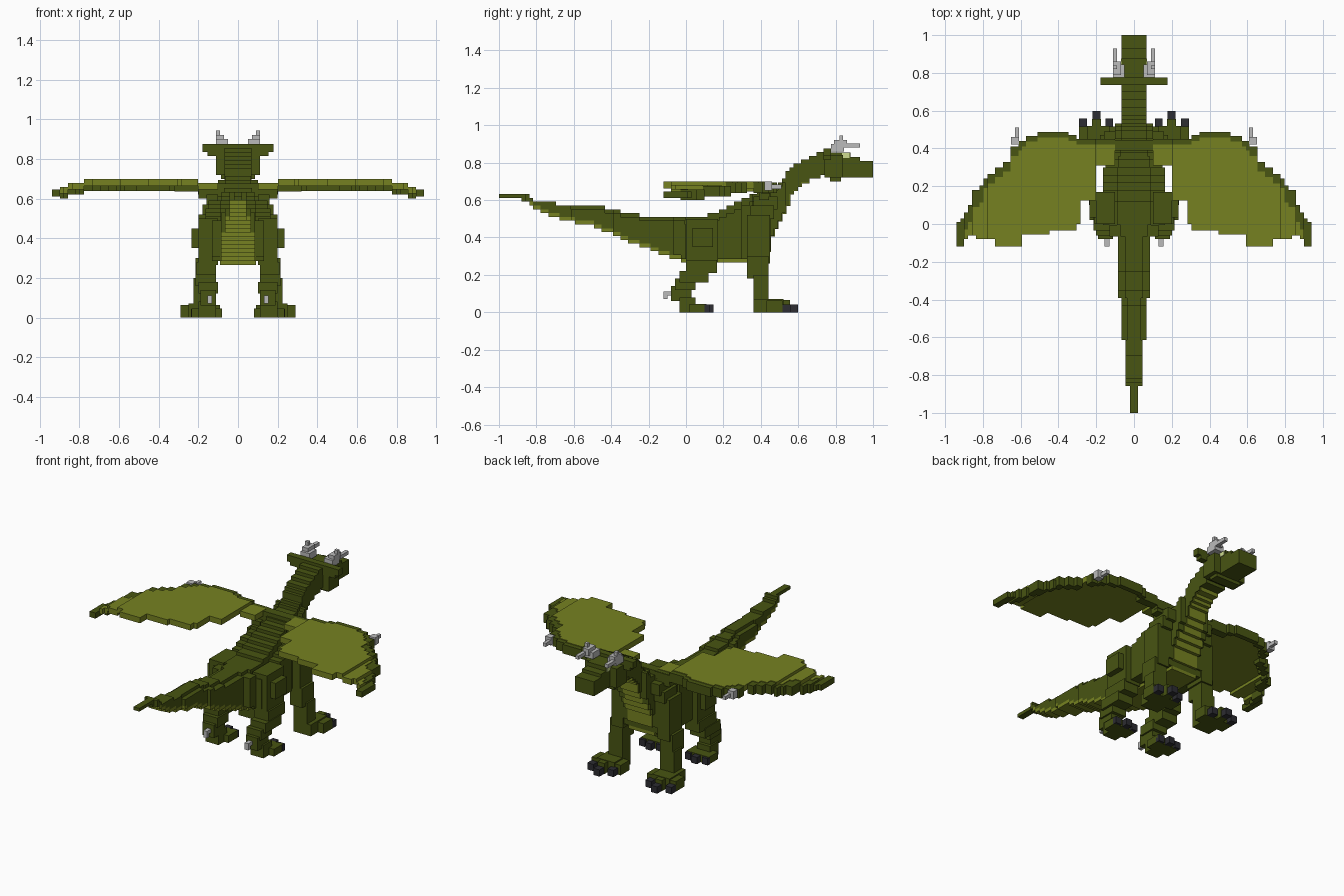
import bpy, bmesh
from mathutils import Vector

V = 0.0204  # voxel size


def mat(name, rgb):
    m = bpy.data.materials.new(name)
    m.diffuse_color = (*rgb, 1)
    return m


DARK = mat("dark_olive", (0.065, 0.090, 0.006))
LIGHT = mat("light_olive", (0.180, 0.222, 0.015))
GREY = mat("horn_grey", (0.50, 0.50, 0.50))
CLAW = mat("claw_charcoal", (0.026, 0.026, 0.032))
EYE = mat("eye_pale_yellow", (0.62, 0.72, 0.28))


def boxes(name, material, items, mirror=False):
    """Join boxes (x0, x1, y0, y1, z0, z1) into one object."""
    bm = bmesh.new()
    for b in items:
        sides = [b]
        if mirror:
            sides.append((-b[1], -b[0], *b[2:]))
        for x0, x1, y0, y1, z0, z1 in sides:
            r = bmesh.ops.create_cube(bm, size=1)
            for v in r["verts"]:
                v.co = Vector((x1 if v.co.x > 0 else x0,
                               y1 if v.co.y > 0 else y0,
                               z1 if v.co.z > 0 else z0))
    me = bpy.data.meshes.new(name)
    bm.to_mesh(me)
    bm.free()
    me.materials.append(material)
    ob = bpy.data.objects.new(name, me)
    bpy.context.collection.objects.link(ob)
    return ob


def lerp(t, pts):
    if t <= pts[0][0]:
        return pts[0][1]
    for (a, p), (b, q) in zip(pts, pts[1:]):
        if t <= b:
            return p + (q - p) * (t - a) / (b - a)
    return pts[-1][1]


def step(t, pts):
    """Value of the first entry whose limit lies beyond t."""
    return next((v for lim, v in pts if t < lim), pts[-1][1])


def q(z):
    return round(z / V) * V


def span(a, b):
    n = max(1, round((b - a) / V))
    return [(a + (b - a) * i / n, a + (b - a) * (i + 1) / n) for i in range(n)]


# Tail and body: stepped slices along y, with a pale underside
top = [(-1, .632), (-.84, .625), (-.8, .585), (-.5, .575), (-.37, .545),
       (-.24, .52), (.12, .52), (.2, .55), (.28, .59), (.36, .64), (.45, .66)]
low = [(-1, .61), (-.86, .6), (-.8, .55), (-.68, .50), (-.5, .46),
       (-.3, .375), (-.1, .30), (0, .265), (.44, .26)]
half = [(-.86, .02), (-.61, .044), (-.39, .065), (-.07, .085), (0, .13),
        (.3, .165), (.36, .15), (.5, .13)]
dark, pale = [], []
for y0, y1 in span(-1, .44):
    y = (y0 + y1) / 2
    h, t, l = step(y, half), q(lerp(y, top)), q(lerp(y, low))
    d = l + V if y > -.84 else l
    if y > -.61:
        dark.append((-h * .55, h * .55, y0, y1, d, t))
        dark.append((-h, h, y0, y1, d, t - V * (1 if y < 0 else 2)))
    else:
        dark.append((-h, h, y0, y1, d, t))
    if y > -.84:
        w = min(h, .09)
        pale.append((-w, w, y0, y1, l, d))
boxes("body_and_tail", DARK, dark)
boxes("belly", LIGHT, pale)

# Neck and chest: slices rising forward, pale plates on the chest front
n_low = [(.43, .27), (.45, .37), (.47, .43), (.5, .48), (.53, .54), (.55, .60),
         (.58, .65), (.62, .685), (.66, .71), (.72, .725)]
n_top = [(.43, .655), (.48, .68), (.52, .72), (.56, .77), (.6, .80), (.66, .83),
         (.72, .855), (.76, .865)]
n_half = [(.46, .13), (.54, .10), (.76, .067)]
dark, pale = [], []
for y0, y1 in span(.43, .76):
    y = (y0 + y1) / 2
    h, l, t = step(y, n_half), q(lerp(y, n_low)), q(lerp(y, n_top))
    dark.append((-h, h, y0, y1, l, t - (V if h > .08 else 0)))
    dark.append((-.065, .065, y0, y1, l, t))
    if y < .66:
        w = .085 if y < .5 else .06
        nxt = q(lerp(y + V, n_low))
        pale.append((-w, w, y0, y1 + .004, l - .004, max(nxt, l + .002)))
boxes("neck", DARK, dark)
boxes("chest_plates", LIGHT, pale)

# Head, jaw and ear crest
boxes("head", DARK, [
    (-.11, .11, .74, .84, .72, .84), (-.065, .065, .74, .88, .72, .855),
    (-.065, .065, .84, .93, .72, .83), (-.065, .065, .90, 1.0, .72, .81),
    (-.085, .085, .77, .83, .70, .73)])
boxes("ear_crest", DARK, [
    (-.178, .178, .735, .775, .835, .875), (-.155, .155, .735, .775, .815, .84)])
boxes("eye", EYE, [(.04, .069, .835, .875, .825, .852)], True)
boxes("horn", GREY, [
    (.05, .11, .775, .845, .86, .90), (.07, .11, .79, .86, .88, .922),
    (.09, .112, .82, .84, .92, .945), (.09, .112, .85, .93, .88, .902)], True)

# Wings: one column per voxel in x, stepping down towards the tip
w_front = [(.30, .45), (.35, .47), (.52, .487), (.58, .467), (.62, .44), (.65, .41),
           (.70, .327), (.73, .30), (.77, .265), (.79, .24), (.82, .205), (.85, .18),
           (.87, .10), (.89, .06), (.91, .03), (.95, .01)]
w_back = [(.2, .31), (.29, .125), (.31, 0), (.44, -.035), (.59, -.055), (.74, -.12),
          (.83, -.08), (.88, -.06), (.90, -.08), (.95, -.12)]
w_top = [(.2, .68), (.77, .698), (.85, .68), (.89, .66), (.95, .645)]
mem, bone = [], []
for x0, x1 in span(.10, .94):
    x = (x0 + x1) / 2
    f, b, t = step(x, w_front), step(x, w_back), step(x, w_top)
    w = .03 if x < .6 else .05 if x < .8 else .09
    if x > .905:
        bone.append((x0, x1, b, f, t - .035, t))
        continue
    mem.append((x0, x1, b, f - w, t - .035, t))
    bone.append((x0, x1, f - w, f, t - .06, t - .004))
boxes("wing_membrane", LIGHT, mem, True)
boxes("wing_bone", DARK, bone, True)
boxes("wing_shoulder", DARK, [(.0, .20, .39, .445, .60, .677),
                              (.18, .32, .40, .45, .635, .672)], True)
boxes("wing_claw", GREY, [(.61, .65, .42, .46, .65, .698),
                          (.61, .63, .46, .51, .66, .682)], True)

# Front legs
boxes("front_leg", DARK, [
    (.12, .20, .325, .45, .26, .52), (.11, .18, .345, .47, .50, .57),
    (.10, .16, .36, .49, .55, .62), (.13, .215, .325, .44, .18, .30),
    (.13, .225, .36, .44, .05, .20),
    (.13, .25, .36, .52, 0, .07), (.09, .29, .43, .515, 0, .062),
    (.175, .222, .50, .555, 0, .066)], True)
boxes("front_claw", CLAW, [
    (.11, .152, .515, .558, 0, .042), (.178, .22, .555, .598, 0, .042),
    (.248, .29, .515, .558, 0, .042)], True)

# Hind legs
boxes("hind_leg", DARK, [
    (.10, .20, 0, .17, .265, .50), (.18, .235, .035, .145, .35, .45),
    (.11, .21, .0, .165, .21, .28), (.11, .215, -.035, .12, .16, .22),
    (.10, .20, -.06, .05, .12, .18), (.11, .19, -.08, .03, .06, .14),
    (.11, .20, -.035, .05, 0, .08), (.08, .235, .02, .11, 0, .045)], True)
boxes("hind_claw", CLAW, [
    (.08, .12, .10, .125, 0, .042), (.138, .178, .105, .146, 0, .042),
    (.197, .237, .10, .125, 0, .042)], True)
boxes("hind_spur", GREY, [(.13, .155, -.12, -.075, .09, .112),
                          (.13, .155, -.12, -.10, .07, .112)], True)
